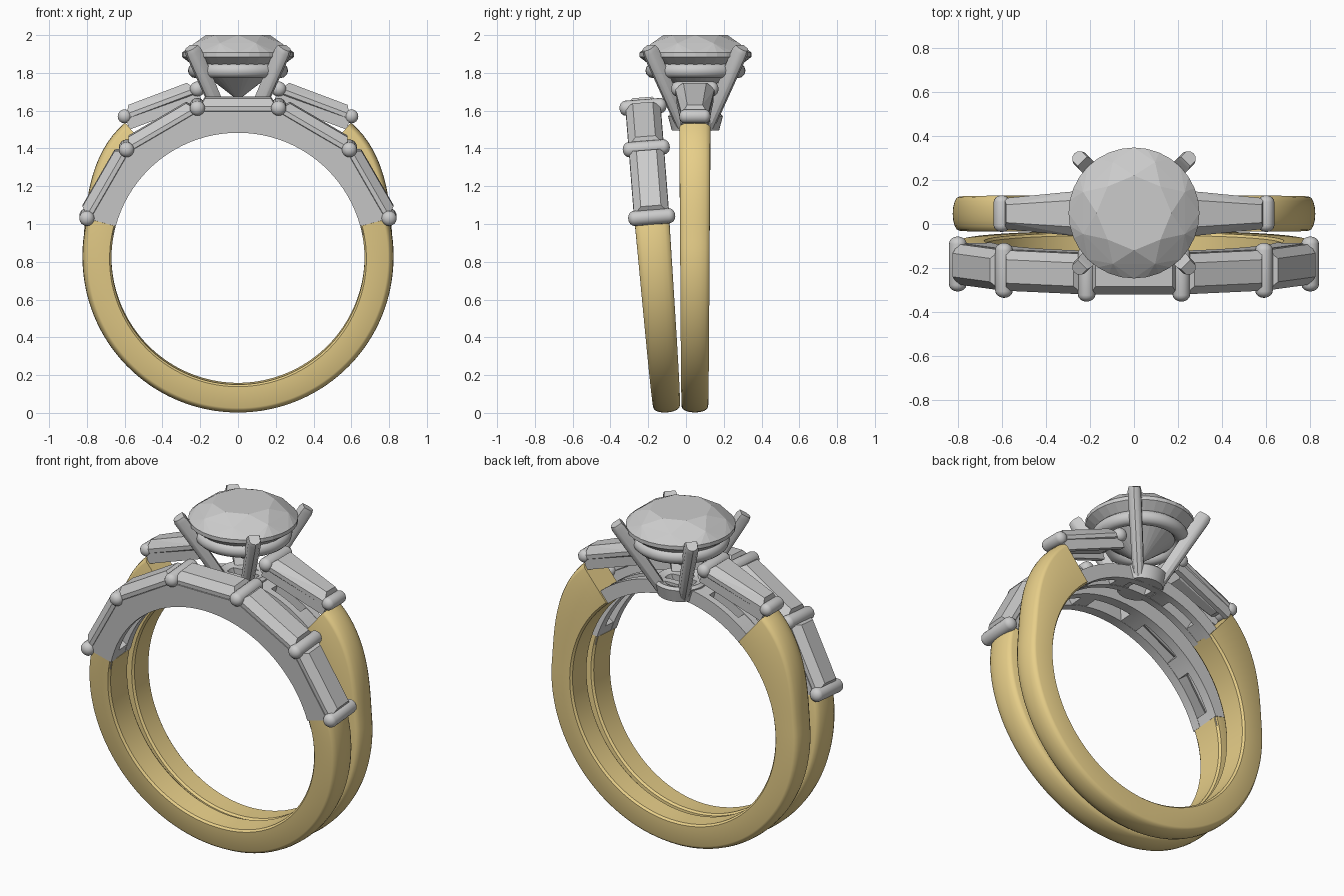
import bpy, bmesh, math
from mathutils import Matrix, Vector

if "Cube" in bpy.data.objects:
    bpy.data.objects.remove(bpy.data.objects["Cube"])

gold = bpy.data.materials.new("gold")
gold.diffuse_color = (0.80, 0.62, 0.25, 1)
gold.use_nodes = True
gold.node_tree.nodes["Principled BSDF"].inputs["Base Color"].default_value = gold.diffuse_color

R_IN, CZ = 0.67, 0.825
# Local ring frames: the ring centre is the origin
UPRIGHT = Matrix.Translation((0, 0.047, CZ))
TILTED = (Matrix.Translation((0, -0.10, 0)) @ Matrix.Rotation(math.radians(4.5), 4, 'X')
          @ Matrix.Translation((0, 0, CZ)))


def finish(name, bm, frame, mat=None, smooth=None):
    bmesh.ops.recalc_face_normals(bm, faces=bm.faces)
    me = bpy.data.meshes.new(name)
    bm.to_mesh(me)
    bm.free()
    me.transform(frame)
    ob = bpy.data.objects.new(name, me)
    bpy.context.collection.objects.link(ob)
    if mat:
        me.materials.append(mat)
    if smooth:
        bpy.ops.object.select_all(action='DESELECT')
        ob.select_set(True)
        bpy.context.view_layer.objects.active = ob
        bpy.ops.object.shade_smooth_by_angle(angle=math.radians(smooth))
    return ob


def loft(name, rings, frame, mat=None, smooth=None, closed=False):
    """Skin a list of equal point loops, capped unless closed."""
    bm = bmesh.new()
    vs = [[bm.verts.new(p) for p in ring] for ring in rings]
    n = len(rings[0])
    pairs = list(zip(vs, vs[1:])) + ([(vs[-1], vs[0])] if closed else [])
    for a, b in pairs:
        for i in range(n):
            j = (i + 1) % n
            bm.faces.new((a[i], a[j], b[j], b[i]))
    if not closed:
        bm.faces.new(vs[0])
        bm.faces.new(vs[-1])
    return finish(name, bm, frame, mat, smooth)


def hull(name, points, frame):
    bm = bmesh.new()
    for p in points:
        bm.verts.new(p)
    bmesh.ops.convex_hull(bm, input=bm.verts)
    bmesh.ops.dissolve_limit(bm, angle_limit=0.01, verts=bm.verts, edges=bm.edges)
    return finish(name, bm, frame)


def polar(deg, r, y):
    """Point on the ring, angle measured from the top."""
    a = math.radians(deg)
    return (r * math.sin(a), y, r * math.cos(a))


def gold_band(name, start, r_end, w_end, grow_to, frame):
    rings = []
    for k in range(97):
        d = start + (360 - 2 * start) * k / 96
        up = min(d, 360 - d)
        t = max(0, (grow_to - up) / (grow_to - start))
        r = 0.823 + (r_end - 0.823) * t * t * (3 - 2 * t)
        w = w_end + (0.07 - w_end) * (up - start) / (180 - start)
        prof = [(-w, R_IN + 0.01), (-w, r - 0.03)]
        prof += [(-w * math.cos(math.pi * i / 8), r - 0.03 + 0.03 * math.sin(math.pi * i / 8))
                 for i in range(1, 8)]
        prof += [(w, r - 0.03), (w, R_IN + 0.01), (w - 0.012, R_IN), (-w + 0.012, R_IN)]
        rings.append([polar(d, rr, y) for y, rr in prof])
    loft(name, rings, frame, gold, 35)


def rod(name, x, z, half, frame, r=0.04):
    """Round-ended bar across the ring."""
    prof = [(-half + r * 0.8 * (1 - math.cos(a)), r * math.sin(a))
            for a in (0.15, 0.45, 0.8, 1.2, 1.57)]
    prof += [(-y, rr) for y, rr in reversed(prof)]
    rings = [[(x + rr * math.cos(i * math.pi / 8), y, z + rr * math.sin(i * math.pi / 8))
              for i in range(16)] for y, rr in prof]
    loft(name, rings, frame, None, 40)


def chord(p, q):
    p, q = Vector((p[0], 0, p[1])), Vector((q[0], 0, q[1]))
    d = (q - p).normalized()
    n = Vector((-d.z, 0, d.x))
    return p, q, d, n if n.dot(p + q) > 0 else -n


def baguette(name, p, q, wp, wq, frame):
    """Step-cut stone between two rods, tapering from wp to wq."""
    p, q, d, n = chord(p, q)
    pts = []
    for inset, scale, h in ((0.015, 1, -0.015), (0.015, 1, 0.008), (0.04, 0.58, 0.05),
                            (0.06, 0.35, -0.06)):
        for c, w, s in ((p, wp, 1), (q, wq, -1)):
            for side in (-1, 1):
                pts.append(c + d * s * inset + n * h + Vector((0, side * w * scale, 0)))
    hull(name, pts, frame)


def beam(name, p, q, wp, wq, lo, hi, thick, frame):
    """Pair of rails beside a stone."""
    p, q, d, n = chord(p, q)
    for side, label in ((-1, "front"), (1, "back")):
        hull(f"{name}_{label}", [c + n * h + Vector((0, side * y, 0))
             for c, w in ((p, wp), (q, wq)) for h in (lo, hi) for y in (w, w - thick)], frame)


def arc_rect(name, a0, a1, r0, r1, y0, y1, frame):
    n = max(2, int(abs(a1 - a0) / 3))
    loft(name, [[polar(a0 + (a1 - a0) * k / n, r, y)
                 for r, y in ((r0, y0), (r1, y0), (r1, y1), (r0, y1))]
                for k in range(n + 1)], frame, None, 30)


# Wedding band: gold shank
gold_band("wedding_shank", 75, 0.825, 0.092, 100, TILTED)

# Wedding band: five baguettes between six rods
half_pts = [(0.215, 0.80), (0.59, 0.58), (0.80, 0.215)]
pts = [(-x, z) for x, z in reversed(half_pts)] + half_pts
for i, (x, z) in enumerate(pts):
    rod(f"wedding_rod_{i}", x, z, 0.125, TILTED)
    ang = math.degrees(math.atan2(x, z))
    arc_rect(f"wedding_crossbar_{i}", ang - 4.5, ang + 4.5, R_IN + 0.002,
             math.hypot(x, z) - 0.04, -0.085, 0.085, TILTED)
for i, (p, q) in enumerate(zip(pts, pts[1:])):
    baguette(f"wedding_baguette_{i}", p, q, 0.092, 0.092, TILTED)

# Wedding band: side walls, straight-topped under each stone
for side, label in ((-1, "front"), (1, "back")):
    rings = []
    for p, q in zip(pts, pts[1:]):
        p, q, d, n = chord(p, q)
        for k in range(9):
            if k == 0 and rings:
                continue
            o = p.lerp(q, k / 8)
            u = o.normalized()
            o = u * (o.length - 0.018)
            i = u * R_IN
            rings.append([(v.x, side * y, v.z) for v, y in
                          ((i, 0.04), (o, 0.06), (o, 0.094), (i, 0.094))])
    loft(f"wedding_wall_{label}", rings, TILTED, None, 12)

# Engagement ring: gold shank rising into the shoulders
gold_band("engagement_shank", 40, 0.93, 0.082, 85, UPRIGHT)

# Engagement ring: slim gallery arch under the head
for side, label in ((-1, "front"), (1, "back")):
    arc_rect(f"gallery_rail_{label}", -42, 42, R_IN, 0.75, side * 0.03, side * 0.072, UPRIGHT)
for i, a in enumerate((-36, -12, 12, 36)):
    arc_rect(f"gallery_crossbar_{i}", a - 4, a + 4, R_IN + 0.002, 0.748, -0.06, 0.06, UPRIGHT)

# Engagement ring: tapered shoulder stones
for s, label in ((-1, "left"), (1, "right")):
    p, q = (0.215 * s, 0.89), (0.60 * s, 0.745)
    rod(f"shoulder_inner_rod_{label}", *p, 0.125, UPRIGHT)
    rod(f"shoulder_outer_rod_{label}", *q, 0.083, UPRIGHT, 0.037)
    baguette(f"shoulder_baguette_{label}", p, q, 0.105, 0.07, UPRIGHT)
    beam(f"shoulder_seat_{label}", p, q, 0.098, 0.068, -0.075, -0.012, 0.03, UPRIGHT)

# Head: turned rings that hold the centre stone
HEAD = Matrix.Translation((0, 0.05, 0))


def turned(name, prof, smooth=40):
    loft(name, [[(r * math.cos(a), r * math.sin(a), z) for r, z in prof]
                for a in (i * math.tau / 48 for i in range(48))], HEAD, None, smooth, True)


turned("basket_ring", [(0.225 + 0.04 * math.cos(i * math.tau / 12),
                        1.812 + 0.04 * math.sin(i * math.tau / 12)) for i in range(12)])
turned("lower_collar", [(0.065, 1.495), (0.125, 1.495), (0.145, 1.57), (0.13, 1.585), (0.09, 1.57)])

# Head: four splayed prongs
for i in range(4):
    a = math.pi / 4 + i * math.pi / 2
    radial = Vector((math.cos(a), math.sin(a), 0))
    tang = Vector((-math.sin(a), math.cos(a), 0))
    low = radial * 0.095 + Vector((0, 0, 1.51))
    top = radial * 0.352 + Vector((0, 0, 1.925))
    d = (top - low).normalized()
    n = tang.cross(d)
    section = [(-1, -1), (1, -1), (1, 0.3), (0.6, 0.85), (0, 1.05), (-0.6, 0.85), (-1, 0.3)]
    loft(f"prong_{i}", [[c + tang * u * w + n * v * w * (1 if n.dot(radial) > 0 else -1)
                         for u, v in section]
                        for c, w in ((low, 0.03), (top - d * 0.015, 0.036), (top + d * 0.008, 0.03))],
         HEAD, None, 35)

# Round brilliant centre stone
stone = []
for count, r, z, turn in ((32, 0.297, 1.885, 0), (32, 0.297, 1.907, 0), (8, 0.25, 1.957, 0.5),
                          (8, 0.17, 2.0, 0), (8, 0.13, 1.757, 0.5), (1, 0.0, 1.655, 0)):
    for i in range(count):
        a = (i + turn) * math.tau / count
        stone.append((r * math.cos(a), r * math.sin(a), z))
hull("centre_stone", stone, HEAD)
